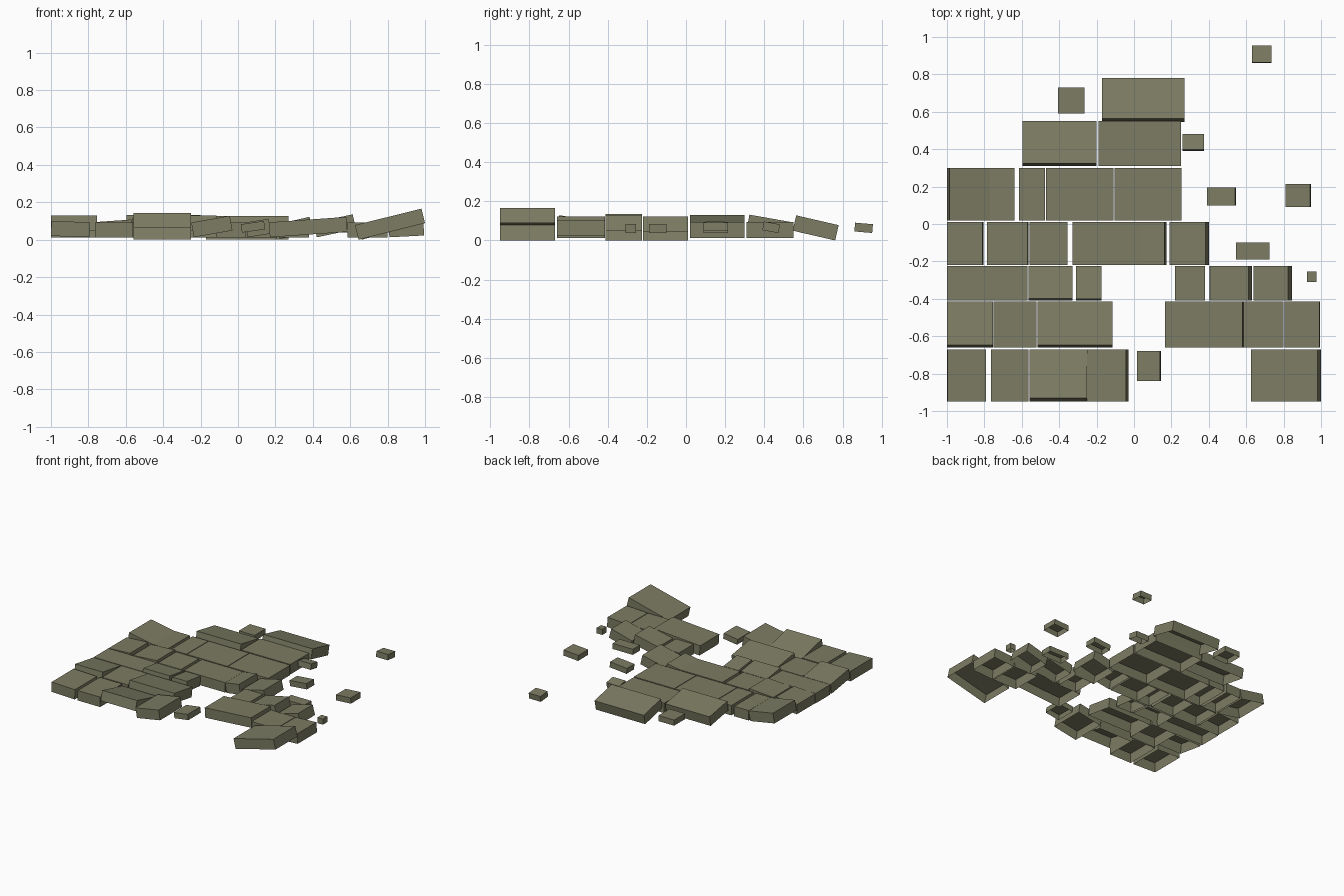
import bpy
import bmesh
from math import radians, sin, cos
from mathutils import Matrix

default_cube = bpy.data.objects.get("Cube")
if default_cube:
    bpy.data.objects.remove(default_cube)

# Single weathered stone colour
stone = bpy.data.materials.new("olive_grey_stone")
stone.use_nodes = True
stone_colour = (0.2, 0.2, 0.125, 1)
stone.diffuse_color = stone_colour
stone.node_tree.nodes["Principled BSDF"].inputs["Base Color"].default_value = stone_colour

BLOCK_THICKNESS = 0.08
RUBBLE_THICKNESS = 0.045


def make_slab(name, x_range, y_range, thickness, bottom, raised="flat", degrees=0):
    """Hollow-bottomed slab filling a footprint, with one edge tipped upward."""
    angle = radians(degrees)
    size = [x_range[1] - x_range[0], y_range[1] - y_range[0], thickness]
    height = thickness
    if raised != "flat":
        # Shrink the tilted length so the tipped slab still fits its footprint
        along = 1 if raised == "front" else 0
        size[along] = (size[along] - thickness * sin(angle)) / cos(angle)
        height = size[along] * sin(angle) + thickness * cos(angle)
    turn = {
        "flat": Matrix.Identity(4),
        "front": Matrix.Rotation(-angle, 4, "X"),
        "left": Matrix.Rotation(-angle, 4, "Y"),
        "right": Matrix.Rotation(angle, 4, "Y"),
    }[raised]

    bm = bmesh.new()
    bmesh.ops.create_cube(bm, size=1)
    bm.normal_update()
    underside = [face for face in bm.faces if face.normal.z < -0.9]
    bmesh.ops.delete(bm, geom=underside, context="FACES_ONLY")
    bmesh.ops.scale(bm, vec=size, verts=bm.verts)
    bmesh.ops.transform(bm, matrix=turn, verts=bm.verts)

    mesh = bpy.data.meshes.new(name)
    bm.to_mesh(mesh)
    bm.free()
    mesh.materials.append(stone)
    slab = bpy.data.objects.new(name, mesh)
    slab.location = (sum(x_range) / 2, sum(y_range) / 2, bottom + height / 2)
    bpy.context.collection.objects.link(slab)


# Courses of paving: depth range, then each block's width range and tipped edge
courses = {
    "front_course": ((-.95, -.67), [
        (-1, -.79, "right", 2), (-.765, -.565, "flat", 0),
        (-.56, -.25, "front", 14), (-.25, -.03, "left", 10),
        (.625, 1, "left", 14)]),
    "second_course": ((-.66, -.415), [
        (-1, -.755, "front", 9), (-.75, -.52, "flat", 0),
        (-.515, -.115, "front", 9), (.165, .585, "left", 4),
        (.585, .8, "flat", 0), (.805, .995, "left", 3)]),
    "third_course": ((-.41, -.225), [
        (-1, -.57, "flat", 0), (-.565, -.33, "front", 8),
        (-.31, -.175, "front", 7), (.22, .38, "flat", 0),
        (.405, .63, "left", 12), (.64, .845, "left", 15)]),
    "middle_course": ((-.22, .01), [
        (-1, -.805, "left", 3), (-.785, -.565, "left", 4),
        (-.56, -.355, "flat", 0), (-.33, -.215, "flat", 0),
        (-.215, .04, "flat", 0), (.04, .175, "left", 9),
        (.19, .4, "left", 13)]),
    "fifth_course": ((.02, .3), [
        (-1, -.77, "right", 10), (-.77, -.64, "flat", 0),
        (-.615, -.475, "flat", 0), (-.47, -.11, "flat", 0),
        (-.105, .255, "flat", 0)]),
    "sixth_course": ((.31, .55), [
        (-.595, -.2, "front", 10), (-.19, .25, "flat", 0)]),
    "back_course": ((.545, .78), [(-.17, .27, "front", 13)]),
}
for course, (depth, blocks) in courses.items():
    for number, (start, end, raised, degrees) in enumerate(blocks, 1):
        bottom = 0 if degrees > 12 else 0.013
        make_slab(f"{course}_block_{number}", (start, end), depth,
                  BLOCK_THICKNESS, bottom, raised, degrees)

# Loose rubble broken away from the paving
rubble = [
    ((-.405, -.265), (.59, .73), "flat", 0),
    ((.26, .375), (.39, .48), "front", 10),
    ((.39, .545), (.1, .195), "left", 5),
    ((.63, .735), (.86, .955), "front", 5),
    ((.81, .945), (.09, .215), "left", 4),
    ((.545, .725), (-.19, -.1), "flat", 0),
    ((.925, .975), (-.31, -.255), "flat", 0),
    ((.015, .145), (-.84, -.68), "left", 8),
]
for number, (width, depth, raised, degrees) in enumerate(rubble, 1):
    make_slab(f"loose_stone_{number}", width, depth, RUBBLE_THICKNESS,
              0.038, raised, degrees)
